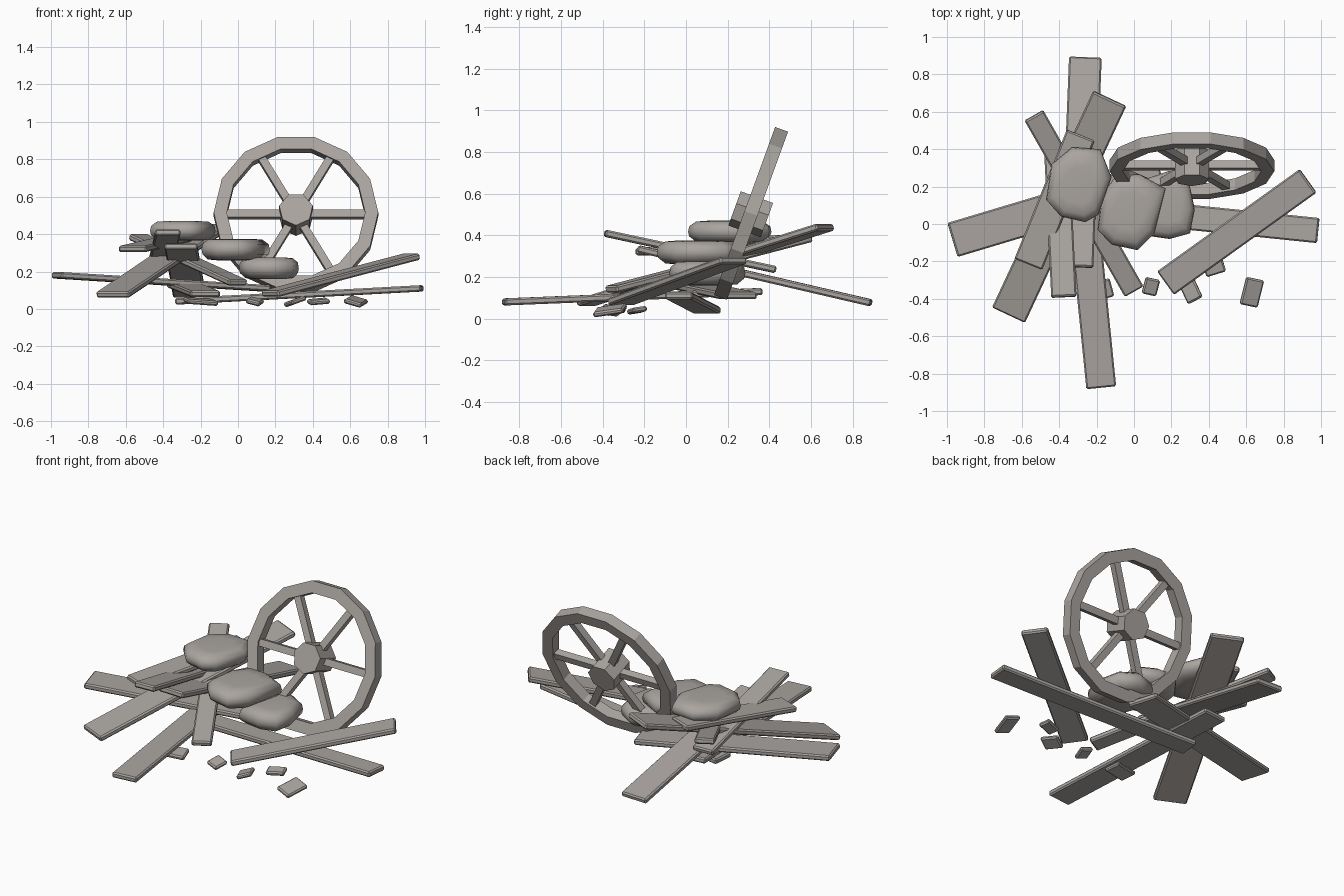
import bpy, bmesh, math
from mathutils import Vector, Matrix

if "Cube" in bpy.data.objects:
    bpy.data.objects.remove(bpy.data.objects["Cube"])

mat = bpy.data.materials.new("weathered grey")
mat.diffuse_color = (0.40, 0.373, 0.35, 1)
mat.use_nodes = True
mat.node_tree.nodes["Principled BSDF"].inputs["Base Color"].default_value = mat.diffuse_color


def make(name, bm, matrix=Matrix(), smooth=False):
    bmesh.ops.recalc_face_normals(bm, faces=bm.faces)
    me = bpy.data.meshes.new(name)
    bm.to_mesh(me)
    bm.free()
    me.materials.append(mat)
    for p in me.polygons:
        p.use_smooth = smooth
    ob = bpy.data.objects.new(name, me)
    ob.matrix_world = matrix
    bpy.context.collection.objects.link(ob)
    return ob


def plank(name, a, b, width, thick=0.034, roll=0.0):
    # board between two end-centre points
    a, b = Vector(a), Vector(b)
    x = (b - a).normalized()
    y = Vector((0, 0, 1)).cross(x).normalized()
    z = x.cross(y)
    m = Matrix((x, y, z)).transposed().to_4x4()
    m.translation = (a + b) / 2
    m = m @ Matrix.Rotation(math.radians(roll), 4, 'X')
    bm = bmesh.new()
    bmesh.ops.create_cube(bm, size=1)
    bmesh.ops.scale(bm, vec=((b - a).length, width, thick), verts=bm.verts)
    bmesh.ops.bevel(bm, geom=bm.edges[:], offset=0.008, segments=1, affect='EDGES')
    return make(name, bm, m)


# long boards of the heap
plank("board_left", (-0.97, -0.085, 0.18), (0.15, 0.25, 0.11), 0.19)
plank("board_right", (0.985, -0.035, 0.11), (-0.33, 0.10, 0.04), 0.135)
plank("board_front", (-0.175, -0.875, 0.08), (-0.30, 0.36, 0.13), 0.16)
plank("board_back", (-0.26, 0.89, 0.075), (-0.305, -0.23, 0.335), 0.175)
plank("board_diagonal", (-0.67, -0.485, 0.075), (-0.13, 0.67, 0.44), 0.195)
plank("board_short_top", (-0.565, -0.215, 0.32), (-0.285, 0.475, 0.385), 0.16)
plank("board_upper", (-0.375, -0.39, 0.41), (-0.415, 0.43, 0.235), 0.135)
plank("board_cross", (0.0, -0.36, 0.14), (-0.535, 0.58, 0.385), 0.115)
plank("board_leaning", (0.17, -0.315, 0.08), (0.93, 0.23, 0.28), 0.155)

# loose chips: x, y, length, width, turn, tilt x, tilt y
chips = [(0.09, -0.335, 0.08, 0.09, -15, 10, 14),
         (0.305, -0.36, 0.09, 0.11, 25, -8, -18),
         (0.63, -0.365, 0.10, 0.15, -14, 8, 16),
         (0.43, -0.235, 0.11, 0.07, 18, 8, -5),
         (-0.20, -0.36, 0.17, 0.10, 15, 8, 4)]
for i, (x, y, l, w, turn, tx, ty) in enumerate(chips):
    ob = plank("chip_%d" % (i + 1), (-l / 2, 0, 0), (l / 2, 0, 0), w, 0.026)
    ob.matrix_world = (Matrix.Translation((x, y, 0.04))
                       @ Matrix.Rotation(math.radians(turn), 4, 'Z')
                       @ Matrix.Rotation(math.radians(tx), 4, 'X')
                       @ Matrix.Rotation(math.radians(ty), 4, 'Y'))


def stone(name, outline, z0, z1):
    # flat rounded rock lofted from scaled copies of one outline
    pts = [Vector(p) for p in outline]
    c = sum(pts, Vector((0, 0))) / len(pts)
    bm = bmesh.new()
    rings = []
    for s, t in ((0.5, 0), (0.8, 0.04), (0.97, 0.28), (1, 0.5), (0.97, 0.75), (0.8, 0.96), (0.5, 1)):
        rings.append([bm.verts.new((*(c + (p - c) * s), z0 + (z1 - z0) * t)) for p in pts])
    n = len(pts)
    for r, q in zip(rings, rings[1:]):
        for i in range(n):
            bm.faces.new((r[i], r[(i + 1) % n], q[(i + 1) % n], q[i]))
    bm.faces.new(rings[0])
    bm.faces.new(rings[-1])
    make(name, bm, smooth=True)


stone("stone_high", [(-0.33, 0.41), (-0.18, 0.40), (-0.12, 0.25), (-0.19, 0.05),
                     (-0.26, 0.01), (-0.39, 0.04), (-0.47, 0.13), (-0.44, 0.32)], 0.365, 0.47)
stone("stone_middle", [(-0.09, 0.265), (0.03, 0.265), (0.17, 0.19), (0.11, -0.05),
                       (0.02, -0.14), (-0.12, -0.11), (-0.195, -0.03), (-0.17, 0.16)], 0.26, 0.375)
stone("stone_low", [(0.06, 0.24), (0.19, 0.285), (0.295, 0.22), (0.325, 0.08),
                    (0.30, -0.05), (0.19, -0.08), (0.05, -0.06), (0.005, 0.08)], 0.16, 0.275)

# wheel, built around local Z then leaned back by 20 degrees
wheel = Matrix.Translation((0.31, 0.312, 0.505)) @ Matrix.Rotation(math.radians(90 - 20), 4, 'X')

# rim with 14 sides
bm = bmesh.new()
N = 14
profile = ((0.44, -0.033), (0.44, 0.033), (0.37, 0.033), (0.37, -0.033))
loops = []
for i in range(N):
    a = math.tau * i / N
    loops.append([bm.verts.new((r * math.cos(a), r * math.sin(a), z)) for r, z in profile])
for i in range(N):
    p, q = loops[i], loops[(i + 1) % N]
    for k in range(4):
        bm.faces.new((p[k], q[k], q[(k + 1) % 4], p[(k + 1) % 4]))
make("wheel_rim", bm, wheel)

# hub
bm = bmesh.new()
bmesh.ops.create_cone(bm, cap_ends=True, segments=7, radius1=0.092, radius2=0.092, depth=0.165,
                      matrix=Matrix.Rotation(math.radians(-90), 4, 'Z') @ Matrix.Rotation(math.pi, 4, 'X')
                      @ Matrix.Rotation(0, 4, 'Z'))
# put one corner straight down
v = bm.verts[:][0].co
bmesh.ops.rotate(bm, verts=bm.verts, cent=(0, 0, 0),
                 matrix=Matrix.Rotation(-math.pi / 2 - math.atan2(v.y, v.x), 3, 'Z'))
make("wheel_hub", bm, wheel)

# six spokes
for i in range(6):
    bm = bmesh.new()
    bmesh.ops.create_cube(bm, size=1)
    bmesh.ops.scale(bm, vec=(0.34, 0.042, 0.042), verts=bm.verts)
    bmesh.ops.translate(bm, vec=(0.22, 0, 0), verts=bm.verts)
    make("wheel_spoke_%d" % (i + 1), bm, wheel @ Matrix.Rotation(math.tau * i / 6, 4, 'Z'))
